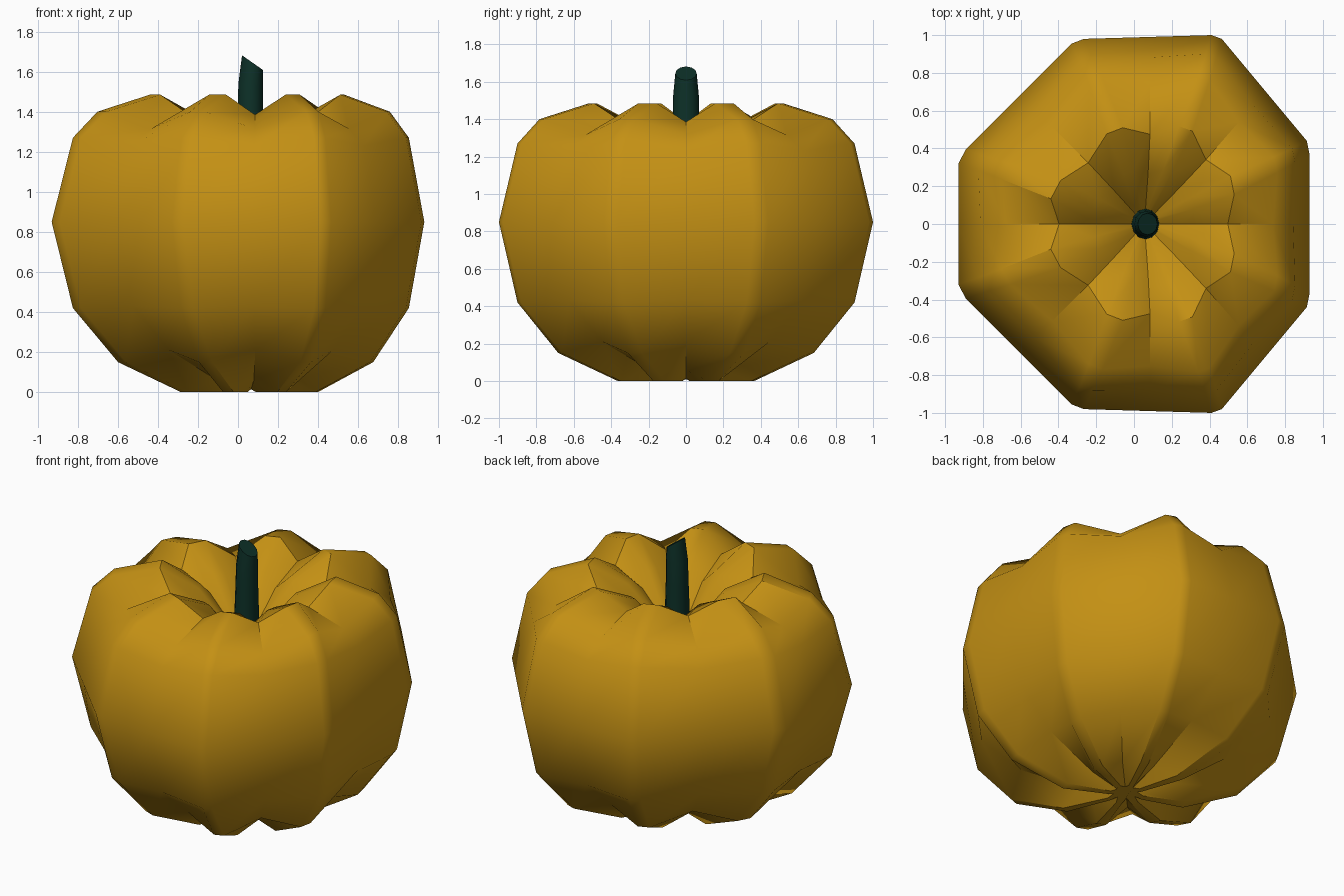
import bpy, bmesh, math
from mathutils import Vector

if "Cube" in bpy.data.objects:
    bpy.data.objects.remove(bpy.data.objects["Cube"])


def material(name, rgb):
    m = bpy.data.materials.new(name)
    m.diffuse_color = (*rgb, 1)
    m.use_nodes = True
    m.node_tree.nodes["Principled BSDF"].inputs["Base Color"].default_value = m.diffuse_color
    return m


def loft(name, rings, mat, angle):
    """Skin a stack of equal rings and cap both ends."""
    bm = bmesh.new()
    loops = [[bm.verts.new(p) for p in ring] for ring in rings]
    n = len(loops[0])
    for a, b in zip(loops, loops[1:]):
        for i in range(n):
            j = (i + 1) % n
            bm.faces.new((a[i], a[j], b[j], b[i]))
    bm.faces.new(loops[0][::-1])
    bm.faces.new(loops[-1])
    bmesh.ops.recalc_face_normals(bm, faces=bm.faces)
    me = bpy.data.meshes.new(name)
    bm.to_mesh(me)
    bm.free()
    me.materials.append(mat)
    ob = bpy.data.objects.new(name, me)
    bpy.context.collection.objects.link(ob)
    bpy.ops.object.select_all(action='DESELECT')
    ob.select_set(True)
    bpy.context.view_layer.objects.active = ob
    bpy.ops.object.shade_smooth_by_angle(angle=math.radians(angle))
    return ob


# Widest outline: a two-point ridge at each corner, mirrored front to back
half = [(.93, .365), (.915, .44), (.465, .98), (.41, 1.0),
        (-.265, .98), (-.33, .955), (-.89, .395), (-.93, .32)]
outline = [Vector(p) for p in half] + [Vector((x, -y)) for x, y in reversed(half)]
ridges = [(outline[i], outline[i + 1]) for i in range(0, 16, 2)]

# ridge scale, ridge z, ridge width, valley scale, valley z, x shift
profile = [
    (.10, .00, .5, .07, .015, .06),
    (.36, .00, .8, .27, .06, .06),
    (.68, .15, 1., .63, .21, .04),
    (.90, .42, 1., .88, .43, .015),
    (1.0, .85, 1., 1.0, .85, .0),
    (.90, 1.27, 1., .89, 1.23, .015),
    (.78, 1.40, 1.1, .76, 1.315, .03),
    (.51, 1.485, 1.3, .48, 1.385, .05),
    (.28, 1.37, .8, .27, 1.29, .055),
    (.05, 1.08, .2, .05, 1.07, .055),
]

rings = []
for rs, rz, w, vs, vz, dx in profile:
    ring = []
    for k, (a, b) in enumerate(ridges):
        mid, off = (a + b) / 2, (b - a) / 2
        for p in (mid * rs - off * w, mid * rs + off * w):
            ring.append((p.x + dx, p.y, rz))
        v = (b + ridges[(k + 1) % 8][0]) / 2 * vs
        ring.append((v.x + dx, v.y, vz))
    rings.append(ring)
loft("pumpkin_body", rings, material("orange_skin", (.55, .28, .007)), 35)

# Stem with a slanted cut on top: centre x, z, radius, slant
stem = []
for cx, z, r, slant in [(.06, 1.04, .075, 0), (.062, 1.40, .064, 0),
                        (.064, 1.53, .062, -.15), (.072, 1.645, .052, -.7)]:
    ring = []
    for i in range(12):
        t = math.tau * i / 12
        x, y = r * math.cos(t), 1.1 * r * math.sin(t)
        ring.append((cx + x, y, z + slant * x))
    stem.append(ring)
loft("stem", stem, material("dark_green", (.004, .03, .021)), 35)
